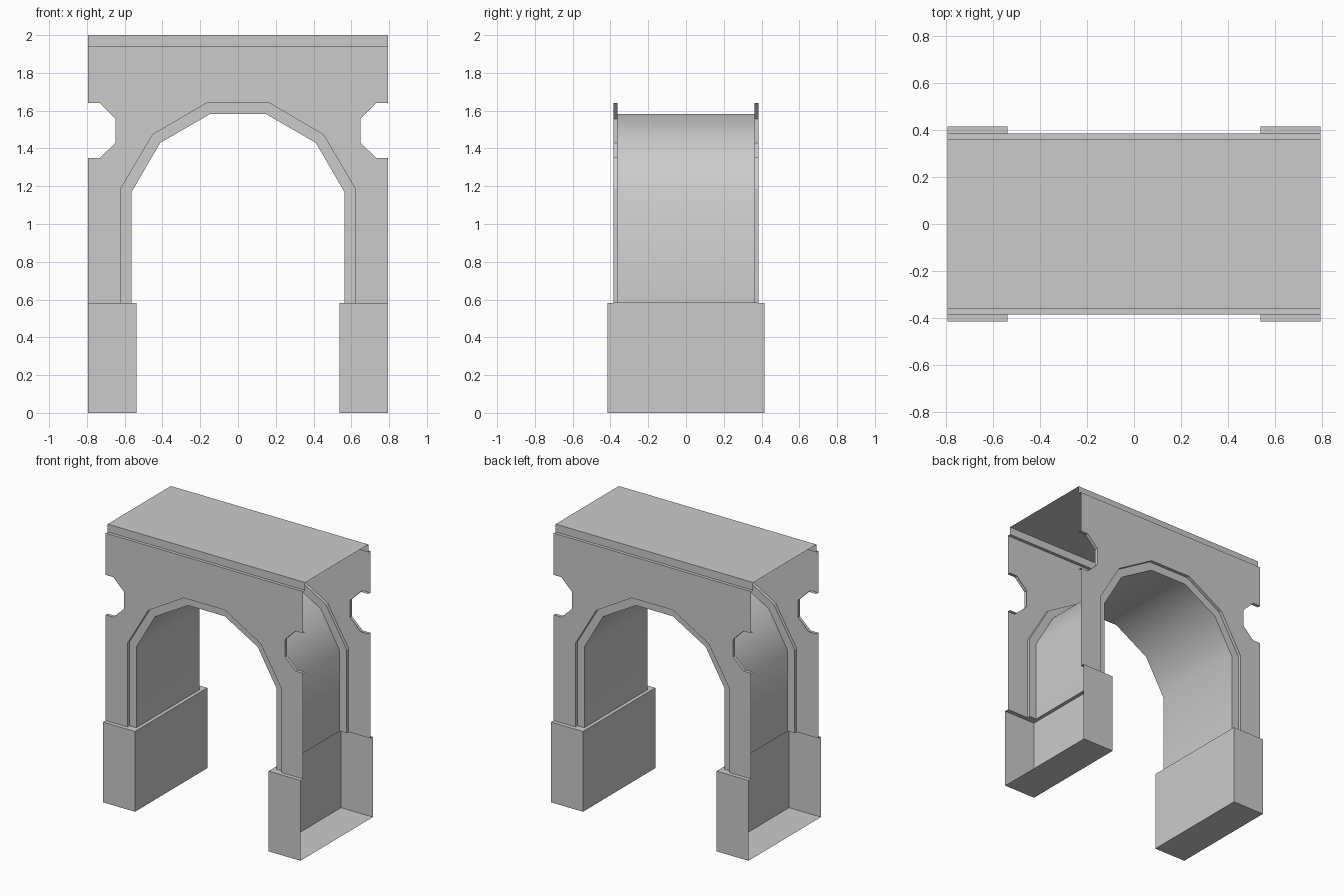
import bpy
import bmesh
from mathutils import Vector

if "Cube" in bpy.data.objects:
    bpy.data.objects.remove(bpy.data.objects["Cube"])

W = 0.793                       # half width
Y_FACE, Y_RIM, Y_BASE = -0.385, -0.362, -0.415
Z_BASE, Z_LEDGE, Z_TOP = 0.583, 1.943, 2.0
X_BASE = 0.537                  # inner side of the plinths

# Half profiles in x, z
INNER = [(0.563, Z_BASE), (0.563, 1.17), (0.412, 1.43), (0.148, 1.582), (0, 1.582)]
OUTER = [(0.62, Z_BASE), (0.62, 1.188), (0.452, 1.473), (0.166, 1.64), (0, 1.64)]
NOTCH = [(W, 1.35), (0.732, 1.35), (0.648, 1.43), (0.648, 1.557), (0.732, 1.64), (W, 1.64)]


def at_y(profile, y):
    return [(x, y, z) for x, z in profile]


def strip(profile, y0, y1):
    """Quads sweeping an x-z profile from y0 to y1."""
    return [[(a[0], y0, a[1]), (b[0], y0, b[1]), (b[0], y1, b[1]), (a[0], y1, a[1])]
            for a, b in zip(profile, profile[1:])]


def sheet(name, polys, target, smooth=False):
    """Open surface quarter facing the target point, mirrored across x and y."""
    bm = bmesh.new()
    for poly in polys:
        bm.faces.new([bm.verts.new(p) for p in poly])
    bmesh.ops.remove_doubles(bm, verts=bm.verts, dist=1e-5)
    for f in bm.faces:
        f.normal_update()
        if f.normal.dot(Vector(target) - f.calc_center_median()) < 0:
            f.normal_flip()
        f.smooth = smooth
    me = bpy.data.meshes.new(name)
    bm.to_mesh(me)
    bm.free()
    ob = bpy.data.objects.new(name, me)
    bpy.context.collection.objects.link(ob)
    mod = ob.modifiers.new("Mirror", 'MIRROR')
    mod.use_axis = (True, True, False)
    mod.merge_threshold = 0.0005
    return ob


# Facade plates with arch opening and side notches
facade = OUTER + [(0, Z_LEDGE), (W, Z_LEDGE)] + NOTCH[::-1] + [(W, Z_BASE)]
sheet("facade", [at_y(facade, Y_FACE)], (0.4, -9, 1.3))

# Thickness of the notches and of the arch opening
sheet("notch_edge", strip(NOTCH, Y_FACE, Y_RIM), (W, -0.37, 1.495))
sheet("arch_step", strip(OUTER, Y_FACE, Y_RIM), (0, -0.37, 1.0))

# Recessed trim around the arch
rim = [at_y([a, b, d, c], Y_RIM)
       for a, b, c, d in zip(INNER, INNER[1:], OUTER, OUTER[1:])]
sheet("arch_trim", rim, (0.4, -9, 1.2))

# Smooth tunnel vault
sheet("arch_tunnel", strip(INNER, Y_RIM, 0), (0, -0.18, 1.0), smooth=True)

# Top deck: roof, short upright and ledge
deck = [(0, Z_TOP), (Y_RIM, Z_TOP), (Y_RIM, Z_LEDGE), (Y_FACE, Z_LEDGE)]
sheet("top_deck", [[(0, a[0], a[1]), (W, a[0], a[1]), (W, b[0], b[1]), (0, b[0], b[1])]
                   for a, b in zip(deck, deck[1:])], (0.4, -5, 6))

# Plinths: front and inner walls, floor, and the ledge around the pier
xi, xp, xo = X_BASE, INNER[0][0], OUTER[0][0]
plan = [(W, Y_BASE), (xi, Y_BASE), (xi, 0)]
walls = [[(a[0], a[1], 0), (b[0], b[1], 0), (b[0], b[1], Z_BASE), (a[0], a[1], Z_BASE)]
         for a, b in zip(plan, plan[1:])]
sheet("plinth_walls", walls, (0, -3, 0.3))
sheet("plinth_floor", [[(x, y, 0) for x, y in plan + [(W, 0)]]], (0.6, -0.2, -5))
ledge = plan + [(xp, 0), (xp, Y_RIM), (xo, Y_RIM), (xo, Y_FACE), (W, Y_FACE)]
sheet("plinth_ledge", [[(x, y, Z_BASE) for x, y in ledge]], (0.6, -0.2, 5))
